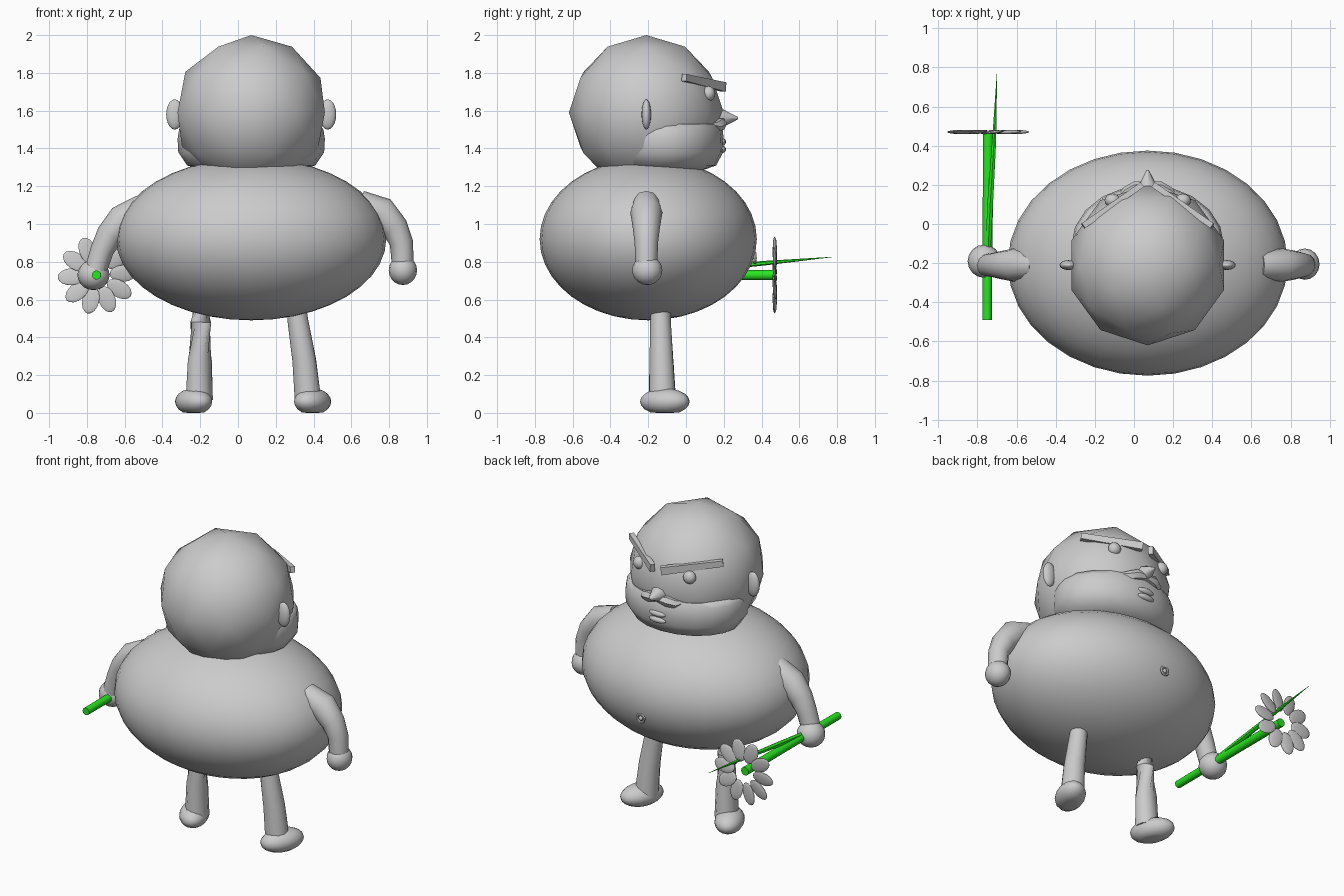
import bpy, bmesh, math
from mathutils import Vector, Matrix

cube = bpy.data.objects.get("Cube")
if cube:
    bpy.data.objects.remove(cube, do_unlink=True)

CX = 0.07          # centre line of the figure
HEAD = Vector((CX, -0.21, 1.59))


def material(name, rgb):
    m = bpy.data.materials.new(name)
    m.use_nodes = True
    m.diffuse_color = (*rgb, 1)
    m.node_tree.nodes["Principled BSDF"].inputs["Base Color"].default_value = (*rgb, 1)
    return m


GREY = material("plain grey", (0.6, 0.6, 0.6))
GREEN = material("stem green", (0.02, 0.8, 0.014))


def finish(bm, name, mat=GREY, angle=45):
    bmesh.ops.recalc_face_normals(bm, faces=bm.faces)
    me = bpy.data.meshes.new(name)
    bm.to_mesh(me)
    bm.free()
    me.materials.append(mat)
    ob = bpy.data.objects.new(name, me)
    bpy.context.collection.objects.link(ob)
    bpy.ops.object.select_all(action='DESELECT')
    ob.select_set(True)
    bpy.context.view_layer.objects.active = ob
    bpy.ops.object.shade_smooth_by_angle(angle=math.radians(angle))
    return ob


def ball(name, loc, radii, rot=None, seg=16, rings=10, floor=None):
    """Ellipsoid, optionally turned and flattened at a floor height."""
    bm = bmesh.new()
    bmesh.ops.create_uvsphere(bm, u_segments=seg, v_segments=rings, radius=1)
    turn = rot if rot else Matrix.Identity(4)
    bm.transform(Matrix.Translation(loc) @ turn @ Matrix.Diagonal((*radii, 1)))
    if floor is not None:
        for v in bm.verts:
            v.co.z = max(v.co.z, floor)
    return finish(bm, name)


def bridge(bm, rings):
    n = len(rings[0])
    for a, b in zip(rings, rings[1:]):
        for i in range(n):
            j = (i + 1) % n
            bm.faces.new((a[i], a[j], b[j], b[i]))
    bm.faces.new(rings[0])
    bm.faces.new(rings[-1])


def tube(name, path, mat=GREY, up='Y', seg=12):
    """Round limb through (x, y, z, radius) points."""
    bm = bmesh.new()
    pts = [Vector(p[:3]) for p in path]
    rings = []
    for k, p in enumerate(pts):
        d = pts[min(k + 1, len(pts) - 1)] - pts[max(k - 1, 0)]
        q = d.to_track_quat('Z', up)
        r = path[k][3]
        rings.append([bm.verts.new(p + q @ Vector((r * math.cos(t), r * math.sin(t), 0)))
                      for t in (math.tau * i / seg for i in range(seg))])
    bridge(bm, rings)
    return finish(bm, name, mat)


# Body
ball("body", (CX, -0.2, 0.92), (0.715, 0.575, 0.43), seg=32, rings=20)

# Faceted head
bpy.ops.mesh.primitive_ico_sphere_add(subdivisions=2, radius=0.41, location=HEAD)
head = bpy.context.object
head.name = "head"
head.data.materials.append(GREY)
bpy.ops.object.shade_smooth_by_angle(angle=math.radians(45))

# Heavy jaw
bm = bmesh.new()
rings = []
for z, s in ((1.53, 0.93), (1.5, 0.98), (1.45, 1.0), (1.38, 0.99), (1.31, 0.87), (1.28, 0.6)):
    rings.append([bm.verts.new((CX + 0.39 * s * math.cos(t), -0.11 + 0.31 * s * math.sin(t), z))
                  for t in (math.tau * i / 20 for i in range(20))])
bridge(bm, rings)
finish(bm, "jaw", angle=60)

# Paired face parts
for side, label in ((1, "left"), (-1, "right")):
    ball(label + "_ear", (CX + side * 0.405, -0.21, 1.58), (0.045, 0.025, 0.08))
    ball(label + "_eye", (CX + side * 0.18, 0.12, 1.69), (0.04, 0.035, 0.04))

    # slanted brow slab
    inner = Vector((CX + side * 0.03, 0.2, 1.725))
    outer = Vector((CX + side * 0.33, -0.01, 1.775))
    d = outer - inner
    bm = bmesh.new()
    bmesh.ops.create_cube(bm, size=1)
    for v in bm.verts:
        if v.co.x > 0:
            v.co.z *= 0.75
    turn = Matrix.Rotation(math.atan2(d.y, d.x), 4, 'Z') @ \
        Matrix.Rotation(-math.atan2(d.z, d.xy.length), 4, 'Y')
    bm.transform(Matrix.Translation((inner + outer) / 2) @ turn @
                 Matrix.Diagonal((d.length, 0.03, 0.05, 1)))
    finish(bm, label + "_eyebrow")

    # tapered moustache half
    tube(label + "_moustache", [(CX, 0.195, 1.535, 0.02), (CX + side * 0.06, 0.185, 1.53, 0.034),
                                (CX + side * 0.11, 0.16, 1.515, 0.03),
                                (CX + side * 0.15, 0.135, 1.525, 0.008)], seg=6)

# Nose and lips
tube("nose", [(CX, 0.15, 1.56, 0.06), (CX, 0.2, 1.56, 0.045), (CX, 0.275, 1.56, 0.006)],
     up='X', seg=8)
for name, z in (("upper_lip", 1.435), ("lower_lip", 1.395)):
    ball(name, (CX, 0.19, z), (0.06, 0.022, 0.02), seg=12, rings=8)

# Navel: rim and button
bm = bmesh.new()
rim = []
for i in range(16):
    t = math.tau * i / 16
    rim.append([bm.verts.new((CX + (0.025 + 0.008 * math.cos(u)) * math.cos(t),
                              0.365 + 0.008 * math.sin(u),
                              0.82 + (0.025 + 0.008 * math.cos(u)) * math.sin(t)))
                for u in (math.tau * k / 6 for k in range(6))])
for a, b in zip(rim, rim[1:] + rim[:1]):
    for k in range(6):
        bm.faces.new((a[k], a[(k + 1) % 6], b[(k + 1) % 6], b[k]))
finish(bm, "navel_rim")
ball("navel_button", (CX, 0.365, 0.82), (0.014, 0.01, 0.014), seg=10, rings=6)

# Arms and hands
Y = -0.21
tube("left_arm", [(0.64, Y, 1.11, 0.07), (0.76, Y, 1.06, 0.085), (0.83, Y, 0.98, 0.072),
                  (0.865, Y, 0.9, 0.062), (0.873, Y, 0.78, 0.058)])
tube("right_arm", [(-0.5, Y, 1.09, 0.07), (-0.61, Y, 1.02, 0.085), (-0.68, Y, 0.94, 0.072),
                   (-0.72, Y, 0.86, 0.062), (-0.755, Y, 0.75, 0.058)])
ball("left_hand", (0.873, -0.205, 0.755), (0.075, 0.08, 0.078))
ball("right_hand", (-0.765, -0.19, 0.73), (0.085, 0.085, 0.08))

# Legs and splayed feet
for label, side, top, ankle, foot in (("left", 1, 0.305, 0.37, 0.395),
                                      ("right", -1, -0.195, -0.205, -0.235)):
    tube(label + "_leg", [(top, -0.13, 0.6, 0.05), (top + (ankle - top) * 0.2, -0.135, 0.48, 0.055),
                          (top + (ankle - top) * 0.7, -0.13, 0.28, 0.064),
                          (ankle, -0.125, 0.07, 0.072)])
    ball(label + "_foot", (foot, -0.112, 0.06), (0.088, 0.14, 0.07),
         Matrix.Rotation(-side * math.radians(25), 4, 'Z'), floor=0.0)

# Flower: stem, blade leaf and a ring of flat petals
tube("flower_stem", [(-0.75, -0.49, 0.73, 0.024), (-0.745, 0.46, 0.73, 0.027)], GREEN, 'X')
tube("flower_leaf", [(-0.75, -0.25, 0.735, 0.014), (-0.735, 0.1, 0.765, 0.017),
                     (-0.715, 0.42, 0.793, 0.012), (-0.7, 0.77, 0.825, 0.001)], GREEN, 'X', 6)
PETALS = 10
for i in range(PETALS):
    spin = Matrix.Rotation(math.tau * (i + 0.4) / PETALS, 4, 'Y')
    centre = Vector((-0.745, 0.47, 0.73)) + spin @ Vector((0, 0, 0.138))
    ball("petal_%d" % (i + 1), centre, (0.046, 0.009, 0.072),
         spin @ Matrix.Rotation(0.15, 4, 'Z'), seg=14, rings=8)
